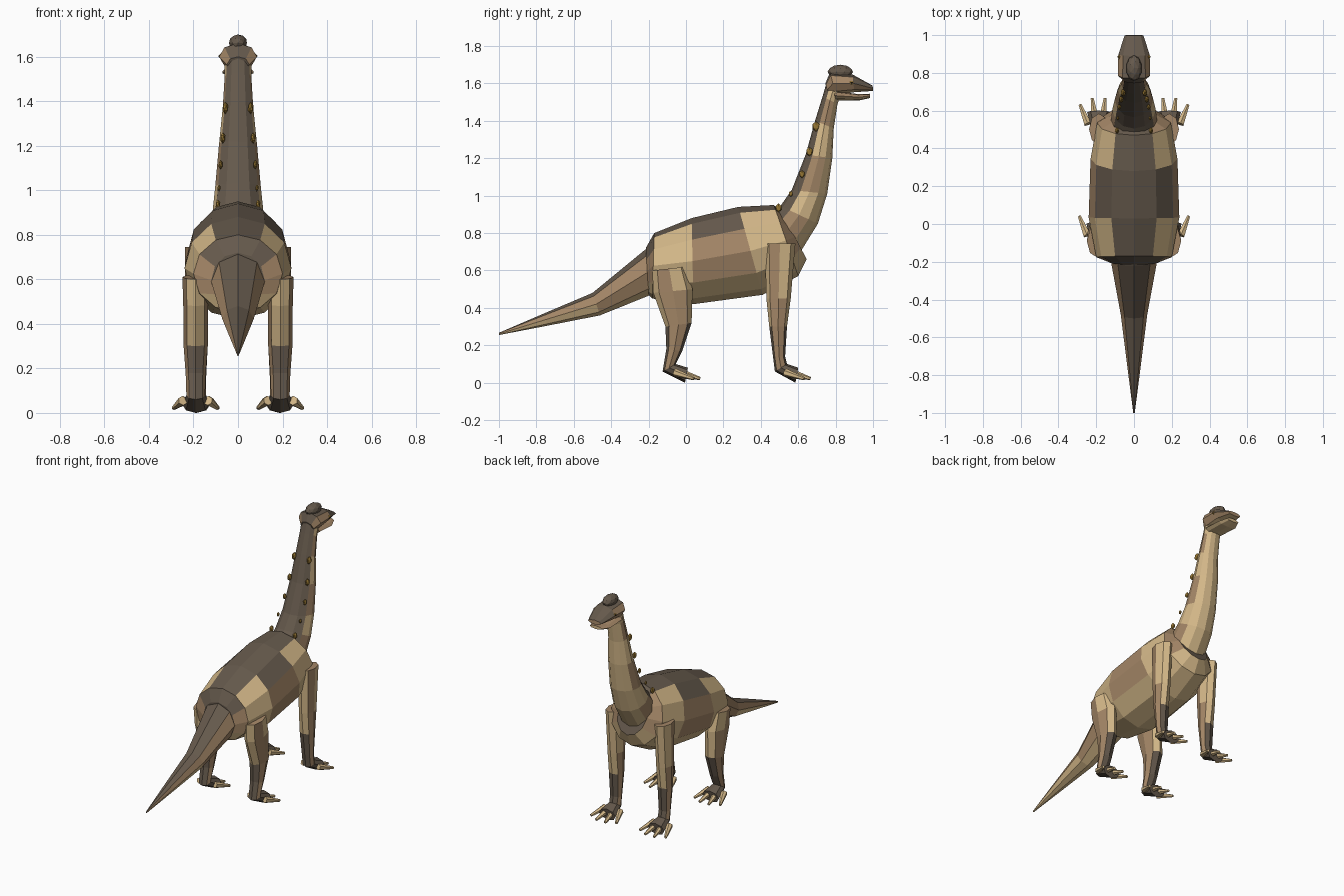
import bpy
import bmesh
import math
from mathutils import Vector, Matrix

if "Cube" in bpy.data.objects:
    bpy.data.objects.remove(bpy.data.objects["Cube"], do_unlink=True)


def make_material(name, rgb):
    m = bpy.data.materials.new(name)
    m.use_nodes = True
    m.diffuse_color = (*rgb, 1)
    m.node_tree.nodes["Principled BSDF"].inputs["Base Color"].default_value = (*rgb, 1)
    return m


DARK, BROWN, TAN, GOLD, BLACK = range(5)
MATERIALS = [
    make_material("dark brown", (.13, .10, .072)),
    make_material("mid brown", (.37, .24, .135)),
    make_material("light tan", (.66, .48, .25)),
    make_material("old gold", (.32, .19, .035)),
    make_material("eye black", (.02, .015, .01)),
]


def finish(name, bm):
    bmesh.ops.recalc_face_normals(bm, faces=bm.faces)
    mesh = bpy.data.meshes.new(name)
    bm.to_mesh(mesh)
    bm.free()
    for m in MATERIALS:
        mesh.materials.append(m)
    obj = bpy.data.objects.new(name, mesh)
    bpy.context.collection.objects.link(obj)
    return obj


def loft(name, rings, sides, rule, x=0.0, caps=(DARK, DARK)):
    """Each ring is an ellipse from point (y, z) to the opposite (y, z), with a half width.
    rule(segment, column) gives the colour; column counts away from the first point."""
    bm = bmesh.new()
    loops = []
    for y1, z1, y2, z2, hw in rings:
        loop = []
        for i in range(sides):
            a = math.tau * i / sides
            t = (1 - math.cos(a)) / 2
            loop.append(bm.verts.new((x + hw * math.sin(a), y1 + (y2 - y1) * t, z1 + (z2 - z1) * t)))
        loops.append(loop)
    for s, (a, b) in enumerate(zip(loops, loops[1:])):
        for i in range(sides):
            j = (i + 1) % sides
            f = bm.faces.new((a[i], a[j], b[j], b[i]))
            f.material_index = rule(s, min(i, sides - 1 - i))
    for loop, colour in zip((loops[0], loops[-1]), caps):
        bm.faces.new(loop).material_index = colour
    return finish(name, bm)


def blob(bm, centre, scale, colour, subdivisions=1):
    mat = Matrix.Translation(centre) @ Matrix.Diagonal((*scale, 1))
    made = bmesh.ops.create_icosphere(bm, subdivisions=subdivisions, radius=1, matrix=mat)
    for f in {f for v in made["verts"] for f in v.link_faces}:
        f.material_index = colour


# Torso with a patchwork flank
def torso_rule(s, k):
    if k == 0:
        return DARK
    if k == 1:
        return DARK if s in (0, 2) else (BROWN if s == 4 else TAN)
    if k in (2, 3):
        return TAN if s in (1, 3) else BROWN
    return TAN


loft("torso", [
    (-.215, .72, -.20, .47, .12),
    (-.17, .80, -.18, .45, .20),
    (.03, .88, .04, .42, .24),
    (.28, .94, .41, .47, .23),
    (.47, .95, .60, .57, .195),
    (.52, .90, .645, .66, .11),
], 12, torso_rule)

# Tail
loft("tail", [
    (-.17, .74, -.16, .47, .125),
    (-.22, .71, -.20, .465, .12),
    (-.50, .48, -.46, .36, .07),
    (-.76, .37, -.74, .305, .036),
    (-1, .267, -1, .255, .004),
], 8, lambda s, k: DARK if k == 0 else (TAN if k == 3 or (k == 2 and s > 1) else BROWN))


# Neck with a dark back, banded sides and pale throat
def neck_rule(s, k):
    if k < 2:
        return DARK
    if k < 4:
        return BROWN if s % 2 == 0 else TAN
    return TAN


loft("neck", [
    (.46, .91, .60, .68, .125),
    (.505, .945, .705, .85, .115),
    (.565, 1.03, .755, 1.01, .102),
    (.64, 1.22, .782, 1.2, .085),
    (.69, 1.40, .79, 1.36, .068),
    (.73, 1.53, .81, 1.49, .06),
    (.75, 1.60, .83, 1.55, .06),
], 12, neck_rule)

# Paired studs along the neck
bm = bmesh.new()
for y, z, x, r in ((.495, .935, .09, .018), (.56, 1.01, .085, .012), (.62, 1.115, .078, .016),
                   (.66, 1.235, .068, .019), (.695, 1.37, .057, .021)):
    for side in (-1, 1):
        blob(bm, (side * x, y, z), (r * .65, r, r * 1.3), GOLD)
finish("neck_studs", bm)

# Head, jaw, crest and eyes
loft("head", [
    (.745, 1.60, .765, 1.53, .05),
    (.77, 1.66, .80, 1.54, .085),
    (.89, 1.648, .90, 1.553, .083),
    (.998, 1.588, 1, 1.56, .05),
], 8, lambda s, k: (DARK, DARK if s == 2 else BROWN, BROWN, TAN)[k], caps=(DARK, BROWN))
loft("lower_jaw", [
    (.79, 1.56, .80, 1.51, .07),
    (.92, 1.543, .93, 1.51, .07),
    (.985, 1.545, .985, 1.522, .045),
], 8, lambda s, k: BROWN if k < 2 else TAN, caps=(BROWN, TAN))
bm = bmesh.new()
blob(bm, (0, .825, 1.662), (.042, .068, .038), DARK, 2)
finish("head_crest", bm)
bm = bmesh.new()
for side in (-1, 1):
    blob(bm, (side * .077, .885, 1.603), (.009, .015, .011), GOLD)
    blob(bm, (side * .083, .886, 1.603), (.005, .007, .006), BLACK)
finish("eyes", bm)

# Legs: rings run from hip to toes, first point at the back
REAR = [
    (-.18, .60, 0, .62, .06),
    (-.175, .48, .035, .50, .056),
    (-.11, .30, .03, .32, .055),
    (-.105, .18, -.02, .17, .045),
    (-.125, .06, -.055, .10, .042),
    (-.005, 0, .01, .08, .062),
]
FRONT = [
    (.42, .745, .585, .745, .052),
    (.43, .45, .56, .45, .05),
    (.445, .30, .54, .30, .05),
    (.465, .14, .53, .14, .042),
    (.475, .06, .54, .10, .042),
    (.585, 0, .60, .08, .062),
]


def leg_rule(s, k):
    if k in (0, 3):
        return TAN if s < 2 else DARK
    if s == 4:
        return DARK
    return BROWN if k == 1 else TAN if s == 0 else BROWN


def toes(name, x, side, y):
    bm = bmesh.new()
    for offset, degrees in ((-.055, -22), (-.02, -7), (.02, 8), (.058, 22)):
        a = math.radians(degrees)
        direction = Vector((side * math.sin(a), math.cos(a), -.3)).normalized()
        length = .115
        start = Vector((x + side * offset, y - abs(offset) * .7, .055))
        mat = (Matrix.Translation(start + direction * length / 2)
               @ direction.to_track_quat('Z', 'Y').to_matrix().to_4x4())
        made = bmesh.ops.create_cone(bm, cap_ends=True, segments=6, radius1=.022,
                                     radius2=.009, depth=length, matrix=mat)
        for f in {f for v in made["verts"] for f in v.link_faces}:
            f.material_index = TAN
    finish(name, bm)


for side, word in ((1, "left"), (-1, "right")):
    for rings, where, x in ((REAR, "rear", .19), (FRONT, "front", .186)):
        loft(f"{where}_leg_{word}", rings, 8, leg_rule, side * x, (BROWN, DARK))
        toes(f"{where}_toes_{word}", side * x, side, rings[-1][0] - .015)
